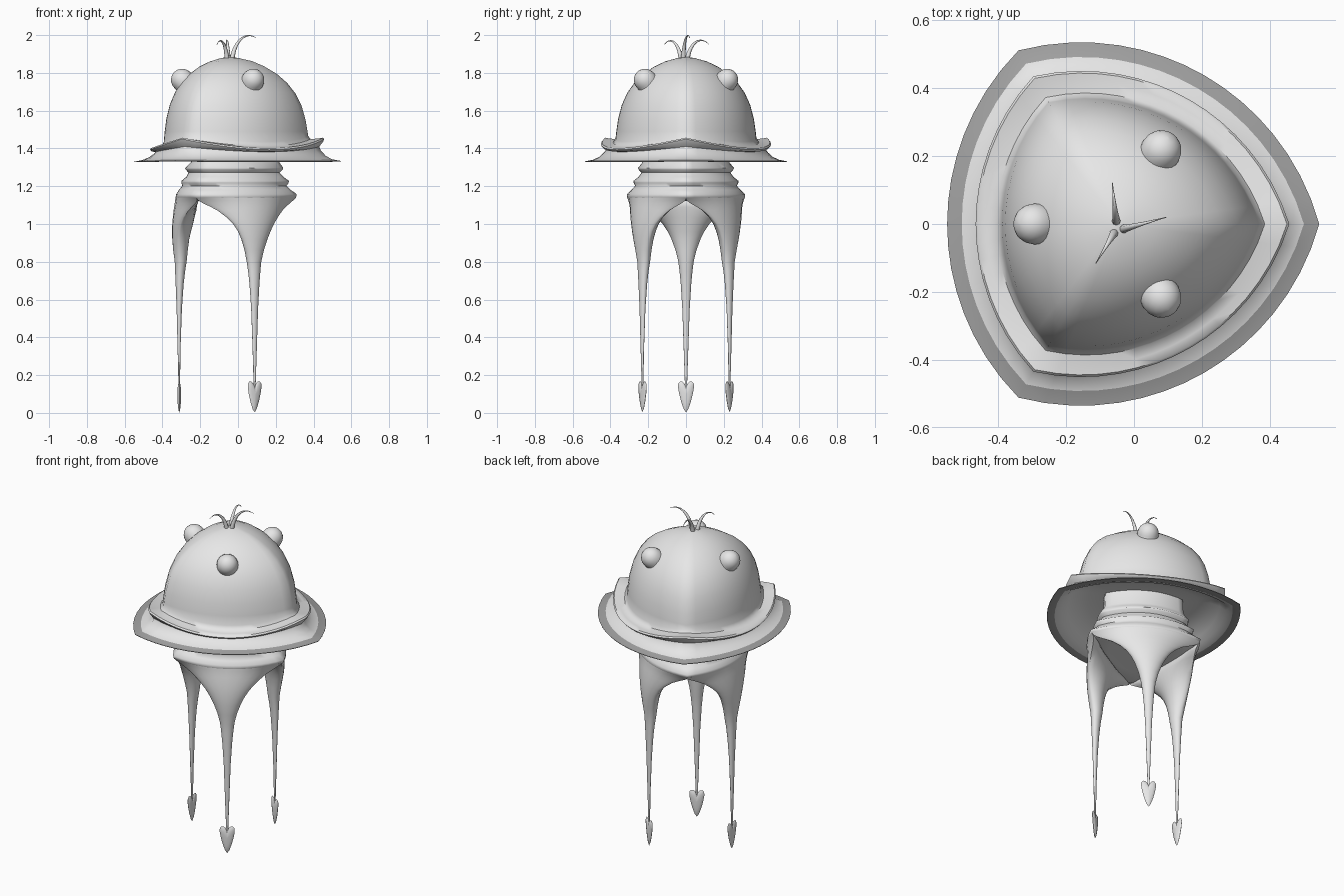
import bpy, math
from mathutils import Vector

if "Cube" in bpy.data.objects:
    bpy.data.objects.remove(bpy.data.objects["Cube"])

CX = -0.045                      # vertical axis of the three-sided body
SIDES = [60, 180, 300]           # directions of the side middles
N = 48


def material(name, v):
    m = bpy.data.materials.new(name)
    m.diffuse_color = (v, v, v, 1)
    m.use_nodes = True
    m.node_tree.nodes["Principled BSDF"].inputs["Base Color"].default_value = m.diffuse_color
    return m


GREY = material("light grey", 0.8)
DARK = material("dark grey", 0.36)


def make(name, verts, faces, angle=50):
    me = bpy.data.meshes.new(name)
    me.from_pydata(verts, [], faces)
    me.materials.append(GREY)
    ob = bpy.data.objects.new(name, me)
    bpy.context.collection.objects.link(ob)
    bpy.context.view_layer.objects.active = ob
    bpy.ops.object.select_all(action='DESELECT')
    ob.select_set(True)
    bpy.ops.object.mode_set(mode='EDIT')
    bpy.ops.mesh.select_all(action='SELECT')
    bpy.ops.mesh.normals_make_consistent(inside=False)
    bpy.ops.object.mode_set(mode='OBJECT')
    bpy.ops.object.shade_smooth_by_angle(angle=math.radians(angle))
    return ob


def loft(name, rings, caps=True, angle=50):
    n = len(rings[0])
    verts = [p for r in rings for p in r]
    faces = [(i * n + j, i * n + (j + 1) % n, (i + 1) * n + (j + 1) % n, (i + 1) * n + j)
             for i in range(len(rings) - 1) for j in range(n)]
    if caps:
        faces += [tuple(range(n)), tuple(range(len(verts) - n, len(verts)))]
    return make(name, verts, faces, angle)


def bulge(psi, c, s):
    """Radius of a three-arc outline at angle psi from a side middle."""
    d = (c * c - s * s) / (2 * s - c)
    return -d * math.cos(psi) + math.sqrt((s + d) ** 2 - (d * math.sin(psi)) ** 2)


def polar(r, th, z):
    return (CX + r * math.cos(th), r * math.sin(th), z)


def ring(c, s, zc, zs):
    pts = []
    for i in range(N):
        th = 2 * math.pi * i / N
        psi = math.radians(math.degrees(th) % 120 - 60)
        r = bulge(psi, c, s)
        w = (r - s) / (c - s) if c > s else 0
        pts.append(polar(r, th, zs + (zc - zs) * w))
    return pts


# Dome, rolled lip, skirt and underside: corner radius, side radius, corner z, side z
cap_profile = [
    (.004, .0038, 1.885, 1.885), (.05, .047, 1.878, 1.878), (.12, .105, 1.862, 1.86),
    (.185, .16, 1.834, 1.833), (.25, .208, 1.795, 1.797), (.305, .252, 1.747, 1.752),
    (.35, .287, 1.69, 1.70), (.382, .315, 1.625, 1.635), (.403, .334, 1.55, 1.56),
    (.413, .343, 1.49, 1.49), (.417, .348, 1.465, 1.435), (.43, .36, 1.45, 1.412),
    (.465, .39, 1.452, 1.405), (.495, .415, 1.457, 1.402), (.502, .421, 1.45, 1.393),
    (.495, .412, 1.435, 1.383), (.475, .392, 1.41, 1.382), (.483, .397, 1.39, 1.374),
    (.51, .423, 1.36, 1.355), (.545, .462, 1.342, 1.338), (.59, .505, 1.334, 1.330),
    (.589, .504, 1.331, 1.327), (.545, .462, 1.334, 1.330), (.505, .42, 1.352, 1.347),
    (.47, .39, 1.385, 1.37), (.42, .345, 1.41, 1.40), (.34, .28, 1.425, 1.42),
    (.24, .19, 1.43, 1.43)]
cap = loft("domed_cap_with_brim", [ring(*p) for p in cap_profile])
cap.data.materials.append(DARK)
for f in cap.data.polygons:          # dark outer band of the brim, both faces
    if 19 <= f.index // N <= 21:
        f.material_index = 1

# Ribbed neck and closed underside
neck_profile = [
    (.25, .19, 1.44), (.255, .195, 1.345), (.265, .205, 1.325), (.285, .235, 1.297),
    (.282, .232, 1.288), (.265, .217, 1.272), (.285, .228, 1.25), (.315, .255, 1.228),
    (.313, .255, 1.218), (.302, .25, 1.202), (.325, .268, 1.18), (.356, .282, 1.158),
    (.352, .286, 1.14), (.31, .27, 1.122), (.2, .17, 1.13), (.05, .045, 1.135)]
loft("ribbed_neck", [ring(c, s, z, z) for c, s, z in neck_profile], angle=65)

# Webbed legs: z, half angle, corner radius, side radius, thickness, roundness
leg_profile = [
    (1.14, 60, .352, .286, .10, 0), (1.125, 59.5, .338, .288, .11, 0), (1.11, 56, .325, .29, .12, 0),
    (1.09, 49, .312, .293, .12, .05), (1.07, 42, .303, .296, .12, .1),
    (1.035, 33, .302, .30, .115, .25), (1.0, 26, .303, .303, .11, .4), (.96, 20.5, .304, .304, .10, .55),
    (.92, 16.5, .303, .303, .09, .7), (.86, 12, .298, .298, .077, .9), (.80, 9, .29, .29, .063, 1),
    (.75, 7.5, .288, .288, .053, 1), (.68, 6, .285, .285, .042, 1), (.55, 4.2, .28, .28, .028, 1),
    (.35, 2.7, .275, .275, .016, 1), (.14, 1.2, .27, .27, .008, 1)]


def leg_ring(side, z, half, c, s, th, e):
    pts, m = [], 12
    for k in range(2 * m):
        a = math.pi * k / m
        t, q = math.cos(a), abs(math.sin(a))
        psi = math.radians(half) * t
        r = bulge(psi, c, s)
        if k <= m:
            r -= th * .5 * e * (1 - q)
        else:
            r -= th * .5 * e + th * (1 - .5 * e) * q
        pts.append(polar(r, math.radians(side) + psi, z))
    return pts


# Heart-shaped foot outline: half width, z
half_heart = [(0, .138), (.008, .155), (.018, .165), (.032, .166), (.041, .155), (.042, .135),
              (.036, .10), (.026, .06), (.012, .02), (0, .003)]
outline = half_heart + [(-x, z) for x, z in half_heart[-2:0:-1]]


def foot(side):
    a = math.radians(side)
    rad, tan = Vector((math.cos(a), math.sin(a), 0)), Vector((-math.sin(a), math.cos(a), 0))
    base = Vector((CX, 0, 0)) + rad * .266
    rings = []
    for scale, off in ((.02, .010), (.55, .008), (.9, .004), (1, 0), (.9, -.004), (.55, -.008), (.02, -.010)):
        rings.append([base + rad * off + tan * x * scale + Vector((0, 0, .10 + (z - .10) * scale))
                      for x, z in outline])
    loft("heart_foot", rings, angle=60)


# Bulging eye: revolved profile around an axis leaning outward
eye_profile = [(.095, -.062), (.072, -.045), (.06, -.025), (.06, 0), (.057, .02),
               (.049, .037), (.036, .051), (.019, .06), (.002, .063)]


def eye(side):
    a = math.radians(side)
    rad, tan = Vector((math.cos(a), math.sin(a), 0)), Vector((-math.sin(a), math.cos(a), 0))
    axis = (rad * .72 + Vector((0, 0, .69))).normalized()
    up = axis.cross(tan)
    centre = Vector((CX, 0, 1.76)) + rad * .248
    rings = [[centre + axis * h + (tan * math.cos(b) + up * math.sin(b)) * r
              for b in (2 * math.pi * j / 24 for j in range(24))] for r, h in eye_profile]
    loft("bulging_eye", rings)


for side in SIDES:
    loft("webbed_leg", [leg_ring(side, *p) for p in leg_profile], angle=60)
    foot(side)
    eye(side)


# Curling antennae: base point, tip point, peak height
def antenna(base, tip, peak):
    b, t = Vector(base), Vector(tip)
    p1 = b.lerp(t, .12)
    p1.z = b.z + (peak - b.z) * .85
    p2 = b.lerp(t, .6)
    p2.z = peak + (peak - t.z) * .6 + .012
    side = Vector((-(t - b).y, (t - b).x, 0)).normalized()
    rings = []
    for i in range(17):
        u = i / 16
        v = 1 - u
        p = b * v**3 + p1 * 3 * u * v * v + p2 * 3 * u * u * v + t * u**3
        d = (p1 - b) * v * v + (p2 - p1) * 2 * u * v + (t - p2) * u * u
        n = side.cross(d.normalized())
        r = .010 * v ** 1.5 * (1 if i else .9) + .0025 * v + .0012
        rings.append([p + (side * math.cos(k * math.pi / 4) + n * math.sin(k * math.pi / 4)) * r
                      for k in range(8)])
    loft("antenna", rings)


antenna((-.032, -.015, 1.868), (.095, .02, 1.986), 1.999)
antenna((-.052, .006, 1.868), (-.064, .122, 1.95), 1.975)
antenna((-.058, -.026, 1.868), (-.112, -.115, 1.95), 1.972)
